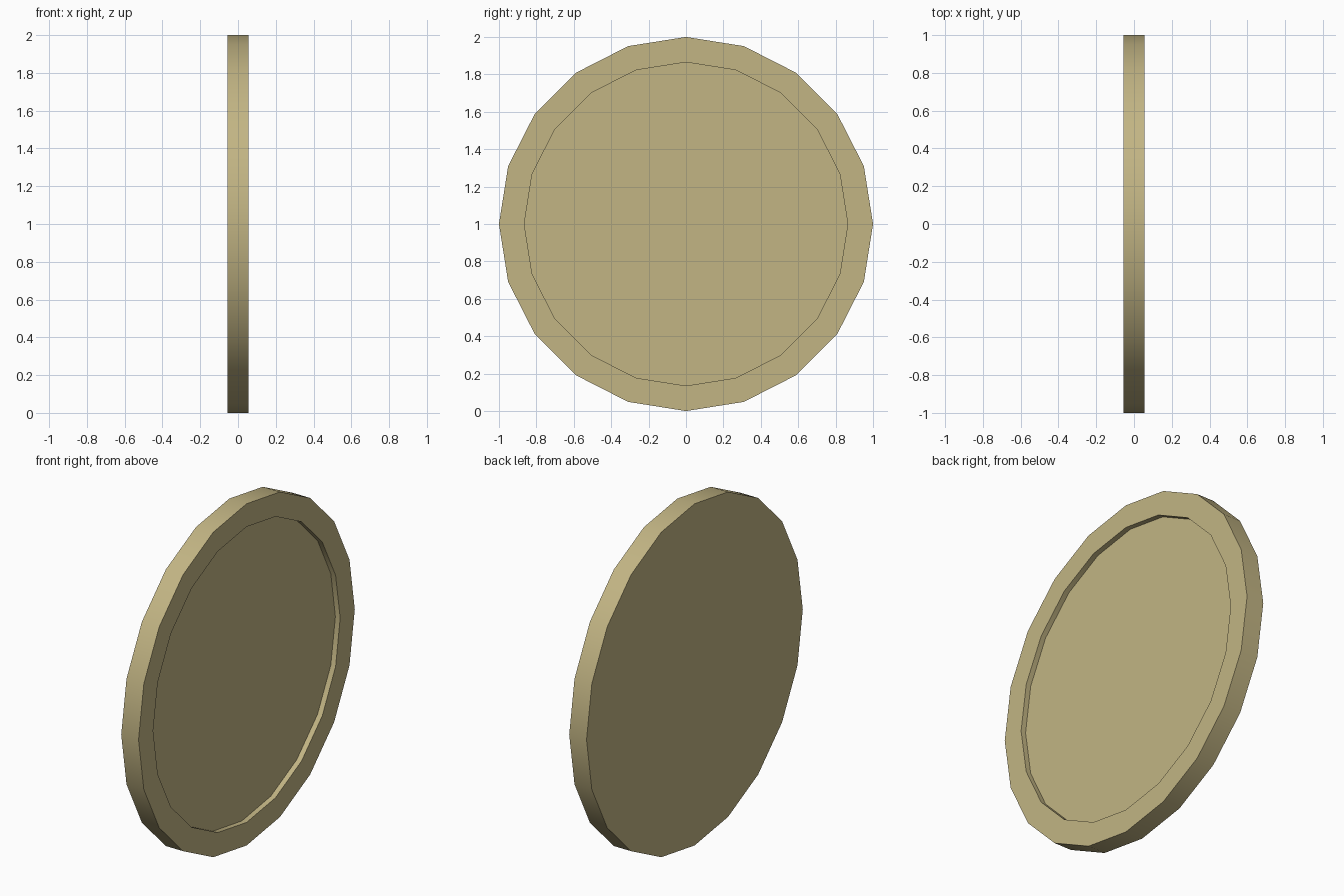
import bpy, bmesh, math
from mathutils import Matrix, Vector

if "Cube" in bpy.data.objects:
    bpy.data.objects.remove(bpy.data.objects["Cube"])

SIDES, RADIUS, THICK = 20, 1.0, 0.112
INNER_RADIUS, DEPTH = 0.865, 0.031

# Disc standing on its rim, axis along x
bm = bmesh.new()
bmesh.ops.create_cone(
    bm, cap_ends=True, segments=SIDES, radius1=RADIUS, radius2=RADIUS, depth=THICK,
    matrix=Matrix.Translation((0, 0, RADIUS)) @ Matrix.Rotation(math.pi / 2, 4, 'Y'))
bm.normal_update()

# Raised border and shallow recess on the +x face
face = max(bm.faces, key=lambda f: f.normal.x)
bmesh.ops.inset_region(
    bm, faces=[face], use_even_offset=True,
    thickness=(RADIUS - INNER_RADIUS) * math.cos(math.pi / SIDES))
floor = bmesh.ops.extrude_discrete_faces(bm, faces=[face])["faces"][0]
bmesh.ops.translate(bm, verts=floor.verts, vec=Vector((-DEPTH, 0, 0)))
bmesh.ops.recalc_face_normals(bm, faces=bm.faces)

mesh = bpy.data.meshes.new("recessed_disc")
bm.to_mesh(mesh)
bm.free()
disc = bpy.data.objects.new("recessed_disc", mesh)
bpy.context.collection.objects.link(disc)

# Tan colour
tan = bpy.data.materials.new("tan")
tan.diffuse_color = (0.54, 0.46, 0.23, 1)
tan.use_nodes = True
tan.node_tree.nodes["Principled BSDF"].inputs["Base Color"].default_value = tan.diffuse_color
mesh.materials.append(tan)

# Smooth rim, sharp face edges
bpy.context.view_layer.objects.active = disc
disc.select_set(True)
bpy.ops.object.shade_smooth_by_angle(angle=math.radians(30))
